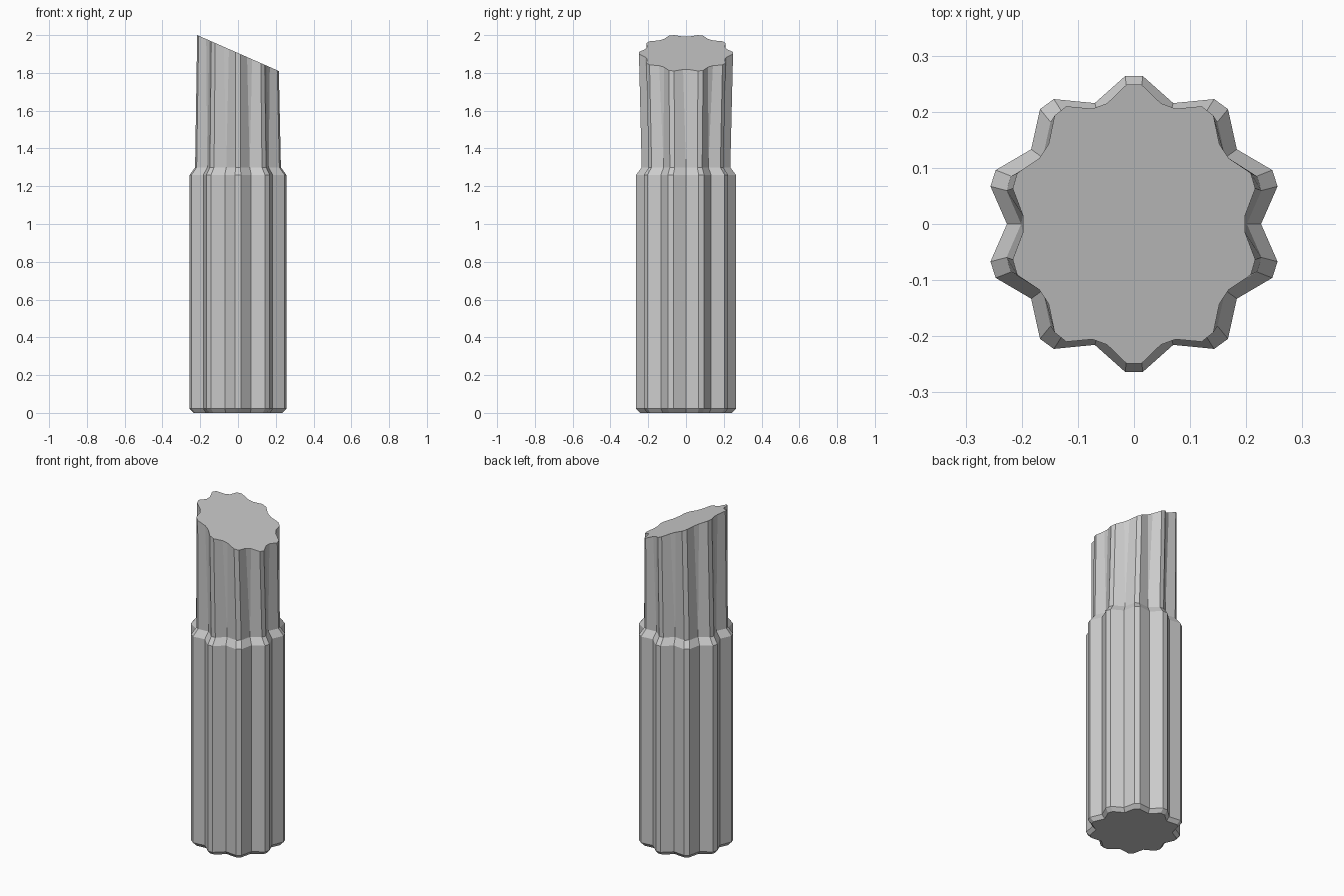
import bpy, bmesh
from math import cos, sin, radians

if "Cube" in bpy.data.objects:
    bpy.data.objects.remove(bpy.data.objects["Cube"])

LOBES = 10


def ring(bm, height, sx=1.0, sy=1.0, valley=0.2265, valley_half=0.0, slope=0.0):
    """One fluted outline: flat-tipped lobes with valleys between them."""
    verts = []
    for k in range(LOBES):
        a = 90 + 36 * k
        for ang, r in ((a - 3.3, 0.2645), (a + 3.3, 0.2645),
                       (a + 18 - valley_half, valley), (a + 18 + valley_half, valley)):
            x, y = sx * r * cos(radians(ang)), sy * r * sin(radians(ang))
            verts.append(bm.verts.new((x, y, height + slope * x)))
    return verts


bm = bmesh.new()
rings = [
    # chamfered base and straight fluted body
    ring(bm, 0.0, 0.92, 0.92),
    ring(bm, 0.022),
    ring(bm, 1.26),
    # shoulder up to the narrower neck
    ring(bm, 1.30, 0.888, 0.888),
    # slanted top, squeezed in x and flared in y
    ring(bm, 1.905, 0.845, 0.943, 0.235, 4.0, -0.44),
]
for low, high in zip(rings, rings[1:]):
    n = len(low)
    for i in range(n):
        j = (i + 1) % n
        bm.faces.new((low[i], low[j], high[j], high[i]))
bm.faces.new(rings[0][::-1])
bm.faces.new(rings[-1])

# merge the doubled points of the sharp valleys
bmesh.ops.remove_doubles(bm, verts=bm.verts[:], dist=0.0005)
bmesh.ops.recalc_face_normals(bm, faces=bm.faces[:])

mesh = bpy.data.meshes.new("fluted_post")
bm.to_mesh(mesh)
bm.free()
post = bpy.data.objects.new("fluted_post", mesh)
bpy.context.collection.objects.link(post)
